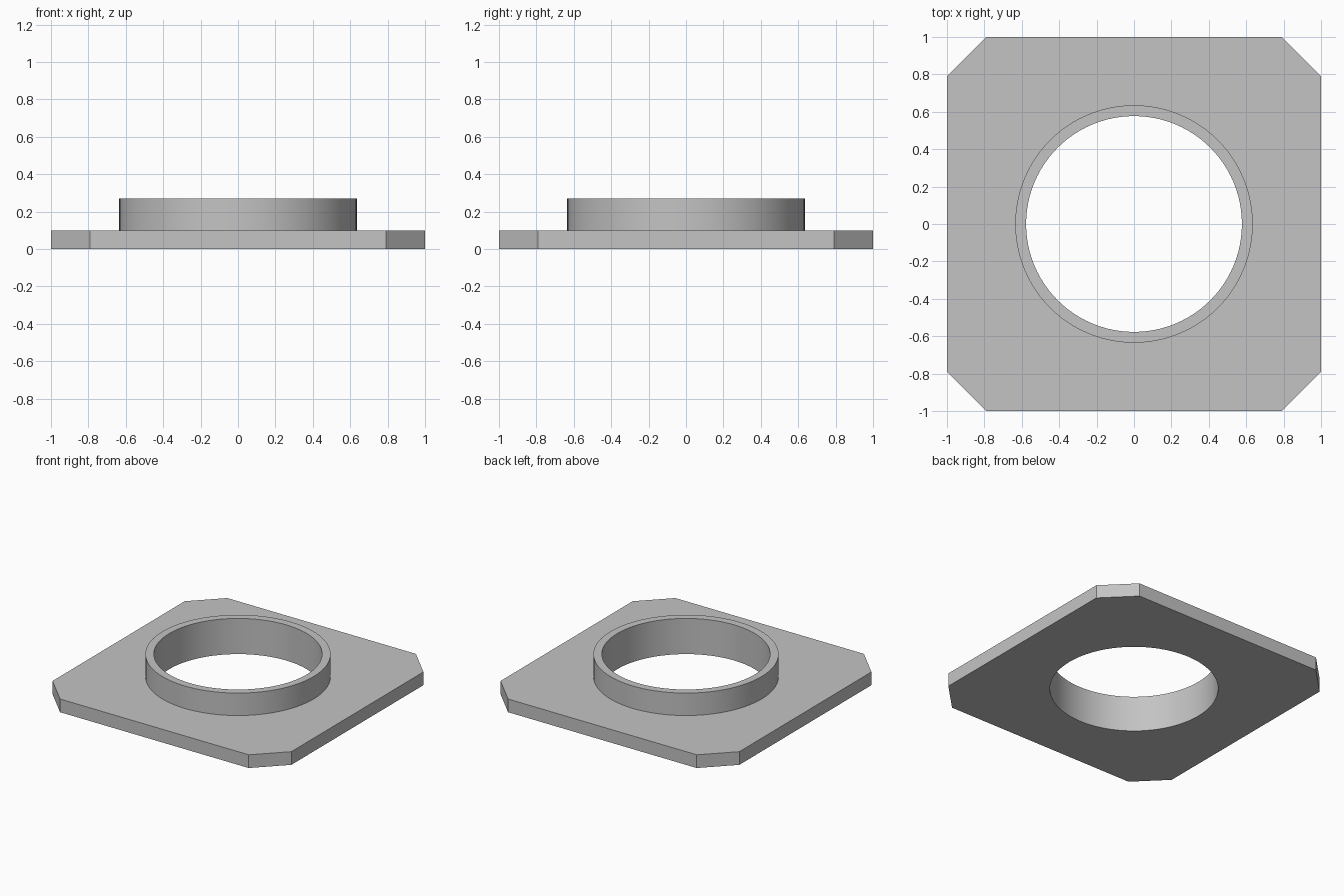
import bpy
import bmesh
from math import radians

cube = bpy.data.objects.get("Cube")
if cube:
    bpy.data.objects.remove(cube, do_unlink=True)

PLATE_TOP, COLLAR_TOP = 0.10, 0.27
COLLAR_R, BORE_R = 0.635, 0.577
CORNER = 0.79
SEGMENTS = 96

grey = bpy.data.materials.new("plain grey")
grey.use_nodes = True
color = (0.55, 0.55, 0.55, 1)
grey.diffuse_color = color
grey.node_tree.nodes["Principled BSDF"].inputs["Base Color"].default_value = color


def cylinder(name, radius, bottom, top):
    bpy.ops.mesh.primitive_cylinder_add(
        vertices=SEGMENTS, radius=radius, depth=top - bottom,
        location=(0, 0, (top + bottom) / 2))
    obj = bpy.context.object
    obj.name = name
    obj.data.materials.append(grey)
    return obj


def combine(target, tool, operation):
    mod = target.modifiers.new(tool.name, 'BOOLEAN')
    mod.operation, mod.solver, mod.object = operation, 'EXACT', tool
    bpy.context.view_layer.objects.active = target
    bpy.ops.object.modifier_apply(modifier=mod.name)
    bpy.data.objects.remove(tool, do_unlink=True)


# Square base plate with clipped corners
outline = [(CORNER, -1), (1, -CORNER), (1, CORNER), (CORNER, 1),
           (-CORNER, 1), (-1, CORNER), (-1, -CORNER), (-CORNER, -1)]
bm = bmesh.new()
base = bm.faces.new([bm.verts.new((x, y, 0)) for x, y in outline])
extruded = bmesh.ops.extrude_face_region(bm, geom=[base], use_keep_orig=True)
for v in extruded["geom"]:
    if isinstance(v, bmesh.types.BMVert):
        v.co.z = PLATE_TOP
bmesh.ops.recalc_face_normals(bm, faces=bm.faces)
mesh = bpy.data.meshes.new("collared_plate")
bm.to_mesh(mesh)
bm.free()
mesh.materials.append(grey)
plate = bpy.data.objects.new("collared_plate", mesh)
bpy.context.collection.objects.link(plate)

# Raised collar, then the bore through collar and plate
combine(plate, cylinder("collar", COLLAR_R, PLATE_TOP / 2, COLLAR_TOP), 'UNION')
combine(plate, cylinder("bore", BORE_R, -0.1, COLLAR_TOP + 0.1), 'DIFFERENCE')

# Smooth round walls with crisp rims
bpy.ops.object.select_all(action='DESELECT')
plate.select_set(True)
bpy.context.view_layer.objects.active = plate
bpy.ops.object.shade_smooth_by_angle(angle=radians(30))
